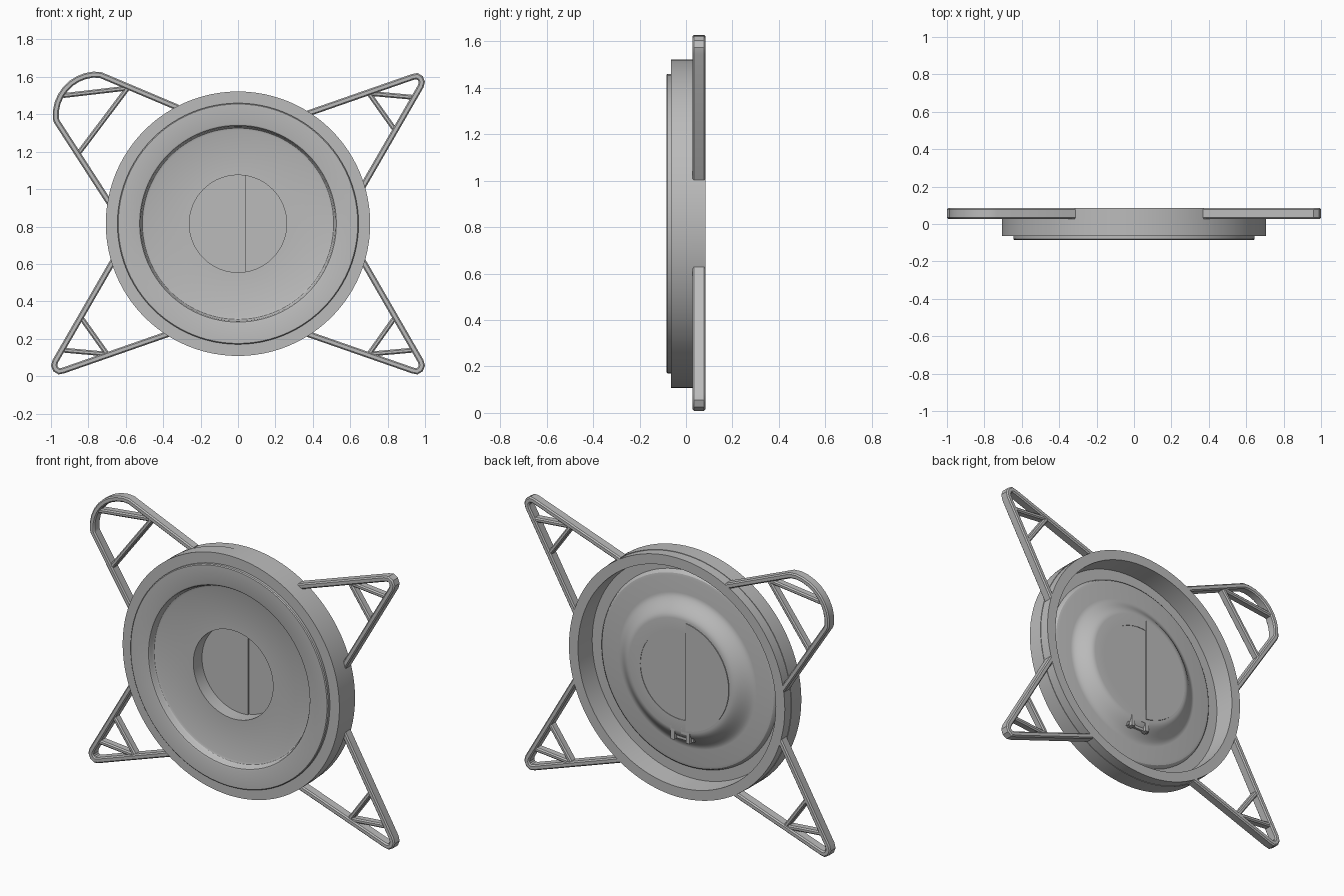
import bpy, bmesh, math
from mathutils import Vector

cube = bpy.data.objects.get("Cube")
if cube:
    bpy.data.objects.remove(cube)

CENTRE_Z = 0.815
grey = bpy.data.materials.new("plain grey")
grey.use_nodes = True
grey.diffuse_color = (0.5, 0.5, 0.5, 1)
grey.node_tree.nodes["Principled BSDF"].inputs["Base Color"].default_value = (0.5, 0.5, 0.5, 1)


def finish(name, bm):
    bmesh.ops.recalc_face_normals(bm, faces=bm.faces)
    mesh = bpy.data.meshes.new(name)
    bm.to_mesh(mesh)
    bm.free()
    mesh.materials.append(grey)
    obj = bpy.data.objects.new(name, mesh)
    bpy.context.collection.objects.link(obj)
    bpy.ops.object.select_all(action='DESELECT')
    obj.select_set(True)
    bpy.context.view_layer.objects.active = obj
    bpy.ops.object.shade_smooth_by_angle(angle=math.radians(28))
    return obj


def bridge(bm, rings, closed):
    """Skin a list of vertex loops; closed joins the last loop to the first."""
    count = len(rings[0])
    for i in range(len(rings) if closed else len(rings) - 1):
        a, b = rings[i], rings[(i + 1) % len(rings)]
        for j in range(count):
            k = (j + 1) % count
            bm.faces.new((a[j], a[k], b[k], b[j]))


def lathe(name, profile, steps=96):
    """Revolve a closed (radius, y) profile around the y axis."""
    bm = bmesh.new()
    rings = []
    for i in range(steps):
        t = math.tau * i / steps
        rings.append([bm.verts.new((r * math.cos(t), y, CENTRE_Z + r * math.sin(t)))
                      for r, y in profile])
    bridge(bm, rings, True)
    return finish(name, bm)


def bar(name, path, half=0.016, y0=0.027, y1=0.085, chamfer=0.007):
    """Sweep a chamfered bar along an (x, z) path with mitred corners."""
    section = [(-half, y0 + chamfer), (-half + chamfer, y0), (half - chamfer, y0),
               (half, y0 + chamfer), (half, y1 - chamfer), (half - chamfer, y1),
               (-half + chamfer, y1), (-half, y1 - chamfer)]
    pts = [Vector(p) for p in path]
    dirs = [(b - a).normalized() for a, b in zip(pts, pts[1:])]
    bm = bmesh.new()
    rings = []
    for i, p in enumerate(pts):
        before, after = dirs[max(i - 1, 0)], dirs[min(i, len(dirs) - 1)]
        along = (before + after).normalized()
        side = Vector((-along.y, along.x)) / max(along.dot(after), 0.5)
        rings.append([bm.verts.new((p.x + side.x * w, y, p.y + side.y * w))
                      for w, y in section])
    bridge(bm, rings, False)
    bm.faces.new(rings[0])
    bm.faces.new(rings[-1])
    return finish(name, bm)


def half_plate(name, limit, radius, y0, y1, steps=64):
    """Disc cut off on the +x side at the given limit."""
    bm = bmesh.new()
    bmesh.ops.create_circle(bm, cap_ends=True, radius=radius, segments=steps)
    for v in bm.verts:
        v.co = (v.co.x, y0, CENTRE_Z + v.co.y)
    bmesh.ops.bisect_plane(bm, geom=bm.verts[:] + bm.edges[:] + bm.faces[:],
                           plane_co=(limit, 0, 0), plane_no=(1, 0, 0), clear_outer=True)
    out = bmesh.ops.extrude_face_region(bm, geom=bm.faces[:])
    for v in out["geom"]:
        if isinstance(v, bmesh.types.BMVert):
            v.co.y = y1
    return finish(name, bm)


def box(name, x, y, z, sx, sy, sz):
    bm = bmesh.new()
    bmesh.ops.create_cube(bm, size=1)
    for v in bm.verts:
        v.co = (x + v.co.x * sx, y + v.co.y * sy, z + v.co.z * sz)
    return finish(name, bm)


# Round body: stepped front, dished recess, rim wall and raised rear hub
hub_curve = []
for i in range(11):
    t = i / 10
    hub_curve.append((0.45 - 0.12 * t, -0.015 + 0.07 * (t * t * (3 - 2 * t))))
body = [(0.707, 0.027), (0.707, -0.065), (0.645, -0.065), (0.645, -0.08), (0.64, -0.085),
        (0.535, -0.085), (0.526, -0.082), (0.521, -0.075), (0.518, -0.058),
        (0.511, -0.049), (0.5, -0.045), (0.26, -0.045), (0.26, 0.055)]
body += hub_curve[::-1]
body += [(0.545, -0.015), (0.56, -0.018), (0.568, -0.025), (0.575, -0.04),
         (0.64, -0.04), (0.645, 0.085), (0.704, 0.085), (0.704, 0.027)]
lathe("round_body", body)

# Overlapping centre doors inside the hub
half_plate("centre_plate", 1.0, 0.325, 0.046, 0.052)
half_plate("front_door", 0.04, 0.262, 0.036, 0.047)
half_plate("rear_door", -0.04, 0.32, 0.05, 0.06)

# Small latch under the hub on the back
box("latch_base", 0.0, 0.012, 0.465, 0.15, 0.05, 0.07)
for s in (-1, 1):
    box("latch_cheek", s * 0.05, 0.03, 0.465, 0.025, 0.05, 0.08)
box("latch_pin", -0.03, 0.045, 0.49, 0.05, 0.02, 0.035)

# Three identical pointed arms
tip = [(0.375, 1.405), (0.935, 1.6), (0.957, 1.604), (0.975, 1.593),
       (0.983, 1.573), (0.977, 1.55), (0.665, 1.01)]
struts = [[(0.7, 1.512), (0.945, 1.49)], [(0.7, 1.512), (0.84, 1.315)]]
for label, sx, sz in (("upper_left", 1, 1), ("lower_left", 1, -1), ("lower_right", -1, -1)):
    place = lambda path: [(sx * x, CENTRE_Z + sz * (z - CENTRE_Z)) for x, z in path]
    bar(label + "_arm", place(tip))
    for path in struts:
        bar(label + "_strut", place(path), half=0.013, y0=0.032, y1=0.08)

# Upper right arm with a broad rounded end
arc = [(-0.32, 1.435), (-0.735, 1.61)]
for i in range(9):
    t = math.radians(95 + 90 * i / 8)
    arc.append((-0.755 + 0.22 * math.cos(t), 1.395 + 0.218 * math.sin(t)))
arc += [(-0.968, 1.36), (-0.68, 0.915)]
bar("upper_right_arm", arc)
for path in ([(-0.59, 1.54), (-0.935, 1.5)], [(-0.59, 1.54), (-0.85, 1.195)]):
    bar("upper_right_strut", path, half=0.013, y0=0.032, y1=0.08)
